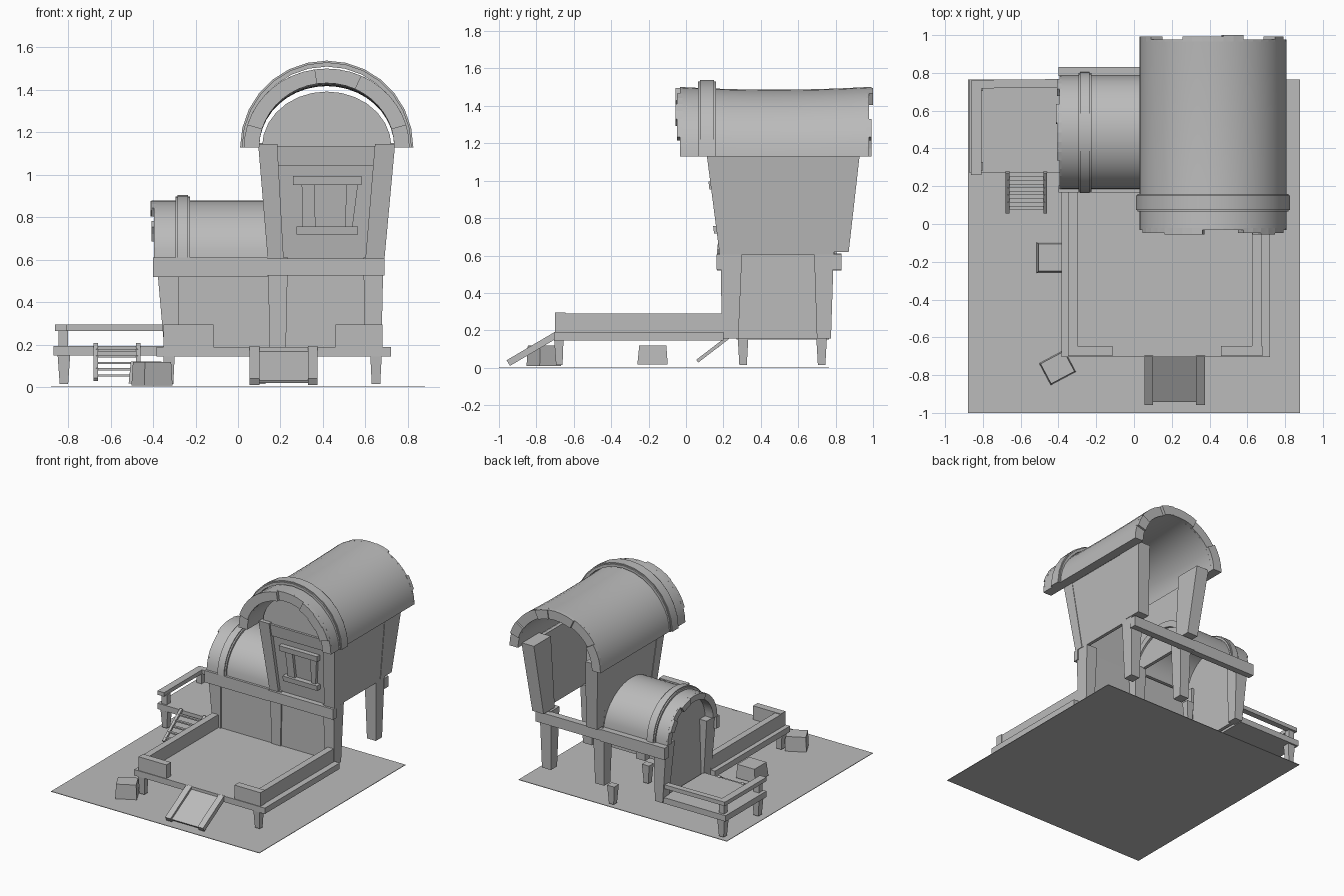
import bpy, bmesh, math, random
from mathutils import Vector, Matrix

random.seed(4)
cube = bpy.data.objects.get("Cube")
if cube:
    bpy.data.objects.remove(cube, do_unlink=True)

grey = bpy.data.materials.new("plain grey")
grey.use_nodes = True
COLOR = (0.5, 0.5, 0.5, 1)
grey.diffuse_color = COLOR
grey.node_tree.nodes["Principled BSDF"].inputs["Base Color"].default_value = COLOR


def finish(name, bm, smooth=False):
    bmesh.ops.recalc_face_normals(bm, faces=bm.faces)
    mesh = bpy.data.meshes.new(name)
    bm.to_mesh(mesh)
    bm.free()
    mesh.materials.append(grey)
    obj = bpy.data.objects.new(name, mesh)
    bpy.context.collection.objects.link(obj)
    if smooth:
        bpy.ops.object.select_all(action='DESELECT')
        obj.select_set(True)
        bpy.context.view_layer.objects.active = obj
        bpy.ops.object.shade_smooth_by_angle(angle=math.radians(30))
    return obj


def taper(name, low, high, z0, z1):
    """Block between two rectangles (x0, x1, y0, y1) at heights z0 and z1."""
    bm = bmesh.new()
    rings = []
    for (a, b, c, d), z in ((low, z0), (high, z1)):
        rings.append([bm.verts.new((x, y, z)) for x, y in ((a, c), (b, c), (b, d), (a, d))])
    bm.faces.new(rings[0])
    bm.faces.new(rings[1])
    for i in range(4):
        j = (i + 1) % 4
        bm.faces.new((rings[0][i], rings[0][j], rings[1][j], rings[1][i]))
    return finish(name, bm)


def box(name, x0, x1, y0, y1, z0, z1):
    return taper(name, (x0, x1, y0, y1), (x0, x1, y0, y1), z0, z1)


def bar(name, p, q, width, height):
    """Box beam running from p to q."""
    p, q = Vector(p), Vector(q)
    bm = bmesh.new()
    bmesh.ops.create_cube(bm, size=1)
    rot = (q - p).to_track_quat('Y', 'Z').to_matrix().to_4x4()
    size = Matrix.Diagonal((width, (q - p).length, height, 1))
    bm.transform(Matrix.Translation((p + q) / 2) @ rot @ size)
    return finish(name, bm)


def placer(axis, centre, base):
    """Map (across, along, up) to space for an arch running along x or y."""
    if axis == 'y':
        return lambda u, l, h: (centre + u, l, base + h)
    return lambda u, l, h: (l, centre + u, base + h)


def arch(name, place, ro, ri, l0, l1, a0=0, a1=math.pi, n=20, sag=0, squash=1, smooth=True):
    """Curved shell between two radii, closed on every side."""
    bm = bmesh.new()
    steps = 8 if sag else 1
    rows = []
    for s in range(steps + 1):
        t = s / steps
        drop = sag * (1 - (2 * t - 1) ** 2)
        row = []
        for r, order in ((ro, range(n + 1)), (ri, range(n, -1, -1))):
            for i in order:
                a = a0 + (a1 - a0) * i / n
                h = math.sin(a) * (r * squash - drop)
                row.append(bm.verts.new(place(math.cos(a) * r, l0 + (l1 - l0) * t, h)))
        rows.append(row)
    m = 2 * n + 2
    for lo, hi in zip(rows, rows[1:]):
        for i in range(m):
            j = (i + 1) % m
            bm.faces.new((lo[i], lo[j], hi[j], hi[i]))
    for row in (rows[0], rows[-1]):
        for i in range(n):
            bm.faces.new((row[i], row[i + 1], row[m - 2 - i], row[m - 1 - i]))
    return finish(name, bm, smooth)


def gable(name, place, r, l0, l1, squash=1, foot=0, n=14):
    """Solid arch-shaped wall, with straight sides reaching down by foot."""
    bm = bmesh.new()
    outline = [(math.cos(math.pi * i / n) * r, math.sin(math.pi * i / n) * r * squash)
               for i in range(n + 1)]
    if foot:
        outline += [(-r, -foot), (r, -foot)]
    ends = [[bm.verts.new(place(u, l, h)) for u, h in outline] for l in (l0, l1)]
    for e in ends:
        bm.faces.new(e)
    for i in range(len(outline)):
        j = (i + 1) % len(outline)
        bm.faces.new((ends[0][i], ends[0][j], ends[1][j], ends[1][i]))
    return finish(name, bm)


def uneven_end(name, place, ro, ri, start, step, squash, count=11):
    """Ring of stubby blocks with varied lengths on an arch end."""
    for i in range(count):
        length = step * random.choice((0.35, 0.8, 1))
        arch(f"{name}_{i + 1}", place, ro, ri, start, start + length, math.pi * i / count,
             math.pi * (i + 1) / count, n=2, squash=squash, smooth=False)


# Ground and front deck
box("ground", -0.88, 0.88, -1, 0.765, 0, 0.004)
box("front_deck", -0.385, 0.72, -0.705, 0.2, 0.145, 0.19)
for side, x0, x1, s0, s1 in (("right", -0.35, -0.3, -0.35, -0.115), ("left", 0.625, 0.675, 0.46, 0.68)):
    box(f"deck_rail_{side}", x0, x1, -0.66, 0.2, 0.185, 0.29)
    box(f"deck_corner_{side}", s0, s1, -0.7, -0.645, 0.185, 0.295)
    c = (x0 + x1) / 2
    taper(f"deck_leg_{side}", (c - 0.02, c + 0.02, -0.695, -0.66),
          (c - 0.027, c + 0.027, -0.705, -0.655), 0.015, 0.15)

# Ramp
bar("ramp_board", (0.215, -0.94, 0.025), (0.215, -0.7, 0.165), 0.24, 0.012)
for x in (0.078, 0.352):
    bar("ramp_side", (x, -0.95, 0.025), (x, -0.69, 0.178), 0.046, 0.035)

# Side platform with rails and ladder
box("side_platform", -0.87, -0.34, 0.27, 0.765, 0.15, 0.195)
bar("platform_side_rail", (-0.835, 0.26, 0.28), (-0.835, 0.76, 0.28), 0.055, 0.03)
bar("platform_back_rail", (-0.86, 0.74, 0.28), (-0.35, 0.745, 0.28), 0.045, 0.03)
for y in (0.305, 0.725):
    box("platform_rail_post", -0.845, -0.8, y - 0.022, y + 0.022, 0.19, 0.27)
    for x in (-0.82, 0.11):
        taper("platform_leg", (x - 0.02, x + 0.02, y - 0.02, y + 0.02),
              (x - 0.03, x + 0.03, y - 0.028, y + 0.028), 0.015, 0.155)
for x in (-0.67, -0.47):
    bar("ladder_side", (x, 0.06, 0.035), (x, 0.275, 0.2), 0.02, 0.018)
for i in range(5):
    t = 0.12 + 0.18 * i
    y, z = 0.06 + 0.215 * t, 0.035 + 0.165 * t
    box("ladder_rung", -0.67, -0.47, y - 0.01, y + 0.01, z - 0.005, z + 0.005)

# Crates
taper("side_crate", (-0.515, -0.355, -0.26, -0.098), (-0.505, -0.36, -0.25, -0.105), 0.018, 0.12)
crate = taper("front_crate", (-0.075, 0.075, -0.065, 0.065), (-0.07, 0.07, -0.06, 0.06), 0.008, 0.118)
crate.location = (-0.405, -0.76, 0)
crate.rotation_euler = (0, 0, math.radians(28))

# Lower storey: posts, front wall, beams
for name, lo, hi in (("right", (-0.345, -0.28), (-0.385, -0.28)),
                     ("middle", (0.15, 0.225), (0.14, 0.235)),
                     ("left", (0.6, 0.675), (0.59, 0.685))):
    taper(f"front_post_{name}", (*lo, 0.192, 0.28), (*hi, 0.185, 0.3), 0.155, 0.61)
    taper(f"back_post_{name}", (*lo, 0.7, 0.775), (*hi, 0.685, 0.79), 0.155, 0.61)
box("lower_front_wall", -0.3, 0.66, 0.2, 0.225, 0.155, 0.6)
for name, y0, y1 in (("front", 0.163, 0.205), ("back", 0.78, 0.832)):
    box(f"{name}_beam_long", 0.14, 0.69, y0, y1, 0.525, 0.605)
    box(f"{name}_beam_short", -0.4, 0.14, y0 + 0.004, y1, 0.52, 0.61)

# Small barrel roof over the side room
small = placer('x', 0.485, 0.61)
gable("side_room_wall", small, 0.262, -0.325, -0.3, 0.9, foot=0.455)
arch("small_roof", small, 0.3, 0.25, -0.385, 0.17, squash=0.9)
uneven_end("small_roof_end", small, 0.3, 0.25, -0.385, -0.028, 0.9, 9)
arch("small_roof_band", small, 0.32, 0.295, -0.285, -0.235, squash=0.92)
arch("small_roof_band_foot", small, 0.312, 0.295, -0.295, -0.225, squash=0.92)

# Tower storey: flared posts and walls
taper("tower_front_post_right", (0.14, 0.215, 0.18, 0.25), (0.095, 0.185, 0.11, 0.2), 0.605, 1.145)
taper("tower_front_post_left", (0.6, 0.69, 0.18, 0.25), (0.645, 0.74, 0.11, 0.2), 0.605, 1.145)
taper("tower_back_post_right", (0.145, 0.235, 0.735, 0.87), (0.095, 0.2, 0.725, 0.93), 0.62, 1.15)
taper("tower_back_post_left", (0.595, 0.69, 0.735, 0.87), (0.635, 0.74, 0.725, 0.93), 0.62, 1.15)
taper("tower_front_wall", (0.17, 0.66, 0.205, 0.225), (0.14, 0.7, 0.14, 0.16), 0.6, 1.13)
taper("tower_wall_left", (0.66, 0.685, 0.2, 0.79), (0.71, 0.735, 0.13, 0.79), 0.605, 1.13)
taper("tower_wall_right", (0.145, 0.17, 0.2, 0.79), (0.1, 0.125, 0.13, 0.79), 0.605, 1.13)
taper("tower_top_beam", (0.19, 0.64, 0.135, 0.18), (0.17, 0.66, 0.123, 0.17), 1.045, 1.135)

# Window frame on the sloping front wall
taper("window_sill", (0.275, 0.565, 0.15, 0.2), (0.275, 0.565, 0.145, 0.195), 0.718, 0.757)
taper("window_lintel", (0.26, 0.582, 0.125, 0.18), (0.26, 0.582, 0.12, 0.175), 0.953, 0.995)
taper("window_jamb_right", (0.305, 0.365, 0.165, 0.2), (0.3, 0.36, 0.14, 0.18), 0.757, 0.955)
taper("window_jamb_left", (0.505, 0.54, 0.165, 0.2), (0.51, 0.565, 0.14, 0.18), 0.757, 0.955)

# Big barrel roof
big = placer('y', 0.418, 1.13)
gable("tower_gable", big, 0.305, 0.14, 0.165, 0.86)
arch("big_roof", big, 0.39, 0.318, -0.02, 0.965, sag=0.014, squash=0.95)
uneven_end("big_roof_front_end", big, 0.39, 0.318, -0.02, -0.035, 0.95)
uneven_end("big_roof_back_end", big, 0.39, 0.318, 0.965, 0.035, 0.95)
arch("big_roof_band", big, 0.408, 0.38, 0.075, 0.15, n=14, squash=1)
arch("big_roof_band_foot", big, 0.4, 0.38, 0.065, 0.16, n=14, squash=1)
